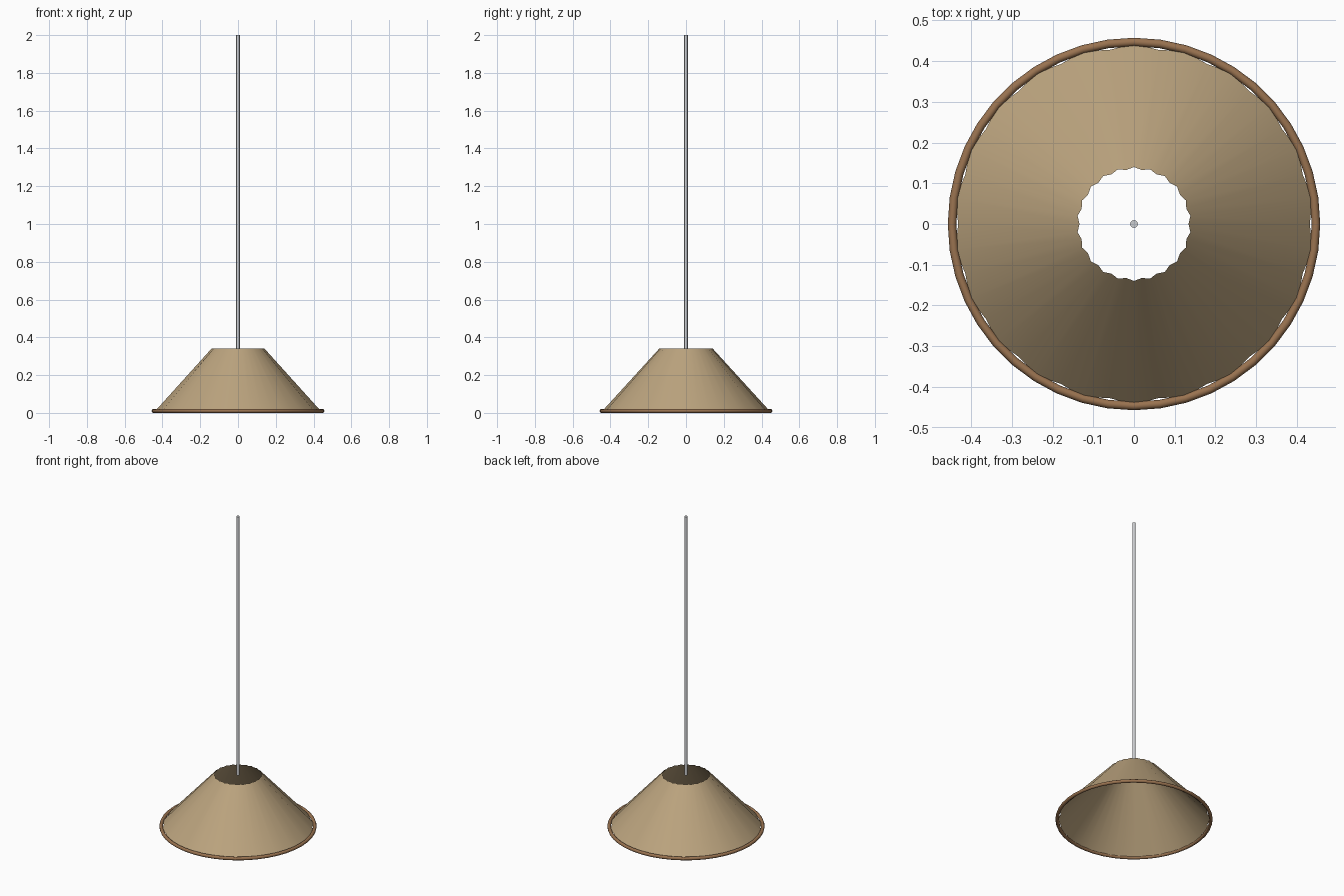
import bpy, bmesh, math

if "Cube" in bpy.data.objects:
    bpy.data.objects.remove(bpy.data.objects["Cube"])


def material(name, rgb):
    m = bpy.data.materials.new(name)
    m.diffuse_color = (*rgb, 1)
    m.use_nodes = True
    m.node_tree.nodes["Principled BSDF"].inputs["Base Color"].default_value = m.diffuse_color
    return m


def finish(obj, mat, angle):
    obj.data.materials.append(mat)
    bpy.ops.object.select_all(action='DESELECT')
    obj.select_set(True)
    bpy.context.view_layer.objects.active = obj
    bpy.ops.object.shade_smooth_by_angle(angle=math.radians(angle))


tan = material("tan_fabric", (0.50, 0.37, 0.21))
brown = material("brown_trim", (0.32, 0.17, 0.08))
grey = material("silver_metal", (0.60, 0.61, 0.63))

# Open, lightly fluted conical shade
FLUTES = 22
bm = bmesh.new()
rings = []
for outer, inner, z in ((0.443, 0.432, 0.01), (0.140, 0.134, 0.342)):
    ring = []
    for i in range(FLUTES * 2):
        a = math.pi / 2 + math.pi * i / FLUTES
        r = inner if i % 2 else outer
        ring.append(bm.verts.new((r * math.cos(a), r * math.sin(a), z)))
    rings.append(ring)
low, high = rings
n = len(low)
for i in range(n):
    j = (i + 1) % n
    bm.faces.new((low[i], low[j], high[j], high[i]))
mesh = bpy.data.meshes.new("lamp_shade")
bm.to_mesh(mesh)
bm.free()
shade = bpy.data.objects.new("lamp_shade", mesh)
bpy.context.collection.objects.link(shade)
finish(shade, tan, 60)

# Rolled trim around the bottom edge
bpy.ops.mesh.primitive_torus_add(major_segments=44, minor_segments=10, major_radius=0.447,
                                 minor_radius=0.0105, location=(0, 0, 0.0105))
trim = bpy.context.object
trim.name = "bottom_trim"
finish(trim, brown, 60)

# Hanging rod
bpy.ops.mesh.primitive_cylinder_add(vertices=16, radius=0.0095, depth=1.66, location=(0, 0, 1.17))
rod = bpy.context.object
rod.name = "hanging_rod"
finish(rod, grey, 40)
